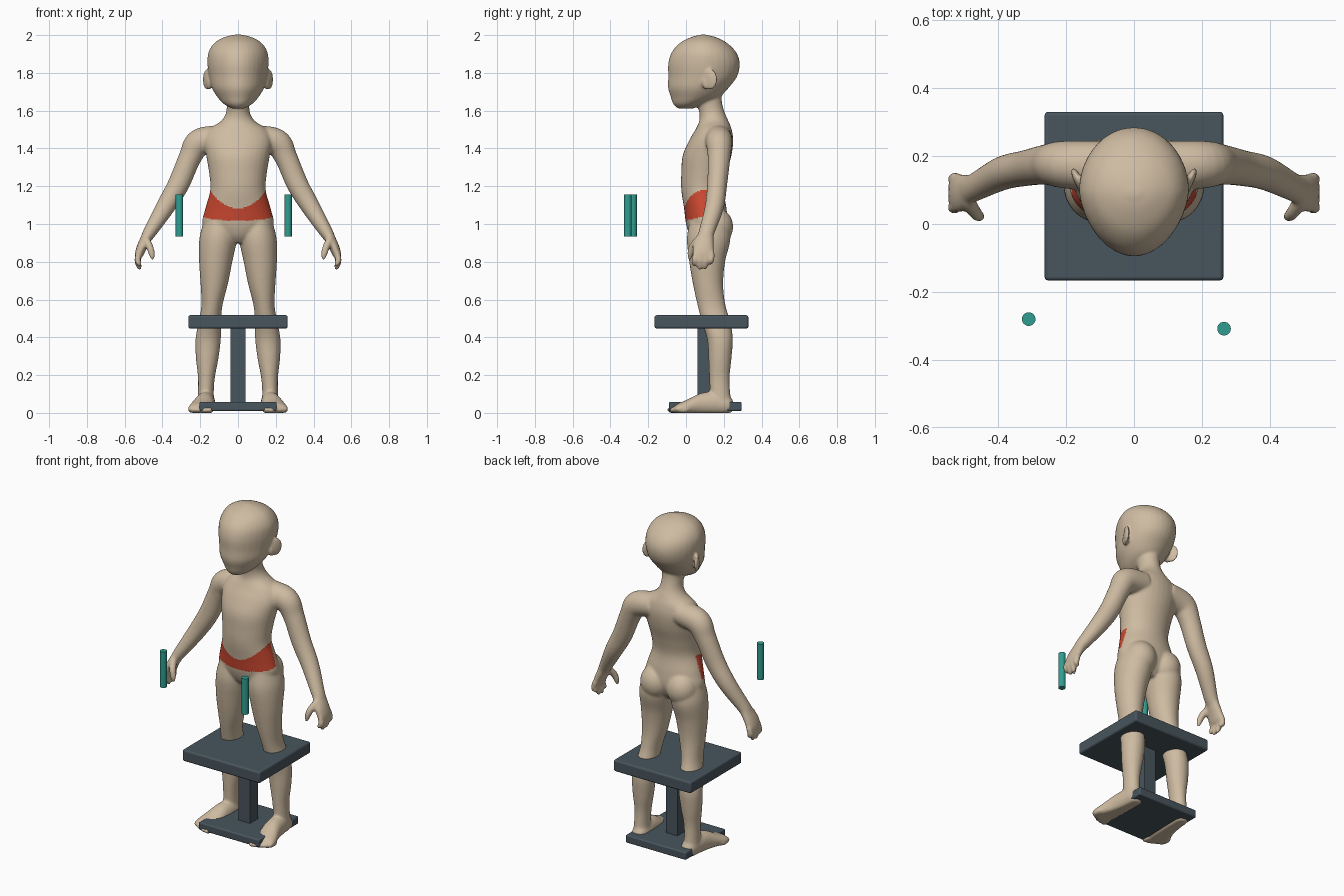
import bpy, bmesh
from math import sin, cos, pi
from mathutils import Vector, Matrix

if "Cube" in bpy.data.objects:
    bpy.data.objects.remove(bpy.data.objects["Cube"])

X, Y, Z = Vector((1, 0, 0)), Vector((0, 1, 0)), Vector((0, 0, 1))


def material(name, rgb):
    m = bpy.data.materials.new(name)
    m.use_nodes = True
    m.diffuse_color = (*rgb, 1)
    m.node_tree.nodes["Principled BSDF"].inputs["Base Color"].default_value = (*rgb, 1)
    return m


skin = material("beige skin", (0.62, 0.50, 0.36))
red = material("red pad", (0.60, 0.065, 0.03))
teal = material("teal", (0.03, 0.34, 0.28))
slate = material("dark slate", (0.065, 0.09, 0.11))


def make_object(name, bm, *mats):
    bmesh.ops.recalc_face_normals(bm, faces=bm.faces)
    mesh = bpy.data.meshes.new(name)
    bm.to_mesh(mesh)
    bm.free()
    for m in mats:
        mesh.materials.append(m)
    ob = bpy.data.objects.new(name, mesh)
    bpy.context.collection.objects.link(ob)
    bpy.ops.object.select_all(action="DESELECT")
    ob.select_set(True)
    bpy.context.view_layer.objects.active = ob
    return ob


def spline(rows, steps=6):
    """Catmull-Rom resampling of rows (x, y, z, radius a, radius b)."""
    p = [Vector(r) for r in rows]
    p = [2 * p[0] - p[1]] + p + [2 * p[-1] - p[-2]]
    out = []
    for a, b, c, d in zip(p, p[1:], p[2:], p[3:]):
        for k in range(steps):
            t = k / steps
            out.append((2 * b + (c - a) * t + (2 * a - 5 * b + 4 * c - d) * t ** 2
                        + (3 * b - a - 3 * c + d) * t ** 3) / 2)
    return out + [p[-2]]


def loft(bm, rows, ref=Y, axis=None, egg=0.0, sides=32):
    """Closed tube of elliptical sections; egg narrows the front half."""
    rows = spline(rows)
    rings = []
    for i, r in enumerate(rows):
        c = Vector(r[:3])
        t = axis or (Vector(rows[min(i + 1, len(rows) - 1)][:3])
                     - Vector(rows[max(i - 1, 0)][:3])).normalized()
        u = ref.cross(t).normalized()
        v = t.cross(u)
        ring = []
        for k in range(sides):
            s, w = sin(2 * pi * k / sides), cos(2 * pi * k / sides)
            ring.append(bm.verts.new(c + u * w * max(r[3], .002) * (1 - egg * max(0, -s))
                                     + v * s * max(r[4], .002)))
        rings.append(ring)
    for p, q in zip(rings, rings[1:]):
        for k in range(sides):
            n = (k + 1) % sides
            bm.faces.new((p[k], p[n], q[n], q[k]))
    bm.faces.new(rings[0])
    bm.faces.new(rings[-1])


def ball(bm, loc, radii, turn=0.0):
    mat = Matrix.Translation(loc) @ Matrix.Rotation(turn, 4, "Z") @ Matrix.Diagonal((*radii, 1))
    bmesh.ops.create_uvsphere(bm, u_segments=24, v_segments=16, radius=1, matrix=mat)


def stacked(rows):
    """Rows (z, front y, back y, half width) to central loft rows."""
    return [(0, (f + b) / 2, z, w, (b - f) / 2) for z, f, b, w in rows]


# limbs of the model's left side
bm = bmesh.new()
loft(bm, [(.09, .17, 1.455, .07, .075), (.205, .175, 1.43, .073, .07), (.255, .175, 1.35, .06, .06),
          (.315, .165, 1.21, .057, .053), (.385, .15, 1.09, .05, .05), (.465, .11, .96, .036, .042),
          (.49, .1, .92, .028, .045)])
# leg
loft(bm, [(.1, .12, 1.02, .08, .1), (.106, .12, .92, .099, .115), (.118, .112, .8, .088, .095),
          (.126, .117, .68, .072, .08), (.138, .135, .57, .056, .074), (.149, .16, .48, .06, .076),
          (.158, .18, .39, .067, .068), (.163, .18, .29, .06, .061), (.167, .177, .19, .045, .054),
          (.17, .18, .11, .042, .054), (.17, .185, .05, .045, .055)], axis=Z)
# foot and toes
loft(bm, [(.167, .25, .04, .02, .025), (.167, .225, .042, .043, .05), (.17, .16, .05, .05, .062),
          (.178, .08, .045, .055, .06), (.192, .01, .03, .064, .042), (.2, -.04, .022, .066, .028),
          (.203, -.06, .018, .05, .016)], ref=Z, axis=-Y)
for k in range(5):
    x, tip = .15 + .025 * k, -.08 + .003 * k * k
    ball(bm, (x, tip + .015, .016), (.02 - .0015 * k, .036, .02 - .001 * k))
# palm, fingers, thumb
loft(bm, [(.478, .105, .94, .03, .042), (.508, .092, .88, .027, .056), (.525, .092, .835, .022, .056),
          (.528, .092, .815, .012, .045)])
for k, tip in enumerate((.775, .757, .76, .785)):
    y = .05 + .029 * k
    loft(bm, [(.522, y, .85, .017, .015), (.532, y - .003, .81, .017, .016),
              (.523, y - .006, tip + .015, .015, .014), (.518, y - .007, tip, .007, .007)], sides=14)
loft(bm, [(.49, .07, .92, .022, .022), (.468, .035, .88, .02, .02), (.456, .022, .84, .017, .016),
          (.452, .02, .81, .008, .008)], ref=Y, sides=14)
# buttock and ear
ball(bm, (.088, .158, .985), (.092, .092, .1))
ball(bm, (.165, .13, 1.765), (.013, .04, .056), -.45)
ball(bm, (.153, .11, 1.745), (.014, .025, .035))

# mirrored limbs
copy = bmesh.ops.duplicate(bm, geom=bm.verts[:] + bm.edges[:] + bm.faces[:])["geom"]
for v in copy:
    if isinstance(v, bmesh.types.BMVert):
        v.co.x *= -1

# torso with neck
loft(bm, stacked([(.9, .05, .17, .05), (.94, .02, .2, .13), (1.0, 0, .22, .188), (1.08, -.01, .215, .174),
                  (1.18, -.025, .2, .147), (1.27, -.025, .215, .153), (1.36, -.018, .24, .168),
                  (1.44, .015, .25, .18), (1.5, .05, .242, .155), (1.545, .07, .225, .09),
                  (1.59, .07, .205, .063), (1.65, .055, .19, .06), (1.72, .06, .19, .06)]), axis=Z)
# head
loft(bm, stacked([(1.612, -.045, .04, .035), (1.635, -.068, .1, .075), (1.67, -.08, .175, .108),
                  (1.72, -.095, .225, .138), (1.78, -.094, .27, .153), (1.85, -.094, .285, .162),
                  (1.91, -.075, .265, .156), (1.96, -.03, .215, .124), (1.99, .03, .155, .07),
                  (2.003, .08, .1, .015)]), axis=Z, egg=.12)
# flat soles
for v in bm.verts:
    v.co.z = max(v.co.z, 0)

body = make_object("child_mannequin", bm, skin, red)
remesh = body.modifiers.new("fuse", "REMESH")
remesh.mode, remesh.voxel_size = "VOXEL", .0065
smooth = body.modifiers.new("soften", "SMOOTH")
smooth.factor, smooth.iterations = .5, 12
bpy.ops.object.convert(target="MESH")
body = bpy.context.object
bpy.ops.object.shade_smooth()

# red hip pads
for p in body.data.polygons:
    x, y, z = p.center
    p.material_index = int(abs(x) < .22 and y < .11 and z > 1.018 + .25 * max(y, 0)
                           and ((y - .1) / .115) ** 2 + ((z - 1.04) / .14) ** 2 < 1)


# stand: table plate, post, foot plate
def block(name, low, high, bevel):
    low, high = Vector(low), Vector(high)
    b = bmesh.new()
    bmesh.ops.create_cube(b, size=1, matrix=Matrix.Translation((low + high) / 2)
                          @ Matrix.Diagonal((*(high - low), 1)))
    ob = make_object(name, b, slate)
    mod = ob.modifiers.new("rounded edges", "BEVEL")
    mod.width, mod.segments = bevel, 3
    bpy.ops.object.shade_smooth_by_angle()


block("table_plate", (-.263, -.166, .447), (.263, .33, .517), .01)
block("post", (-.04, .06, .05), (.04, .14, .46), .002)
block("foot_plate", (-.205, -.09, .01), (.205, .295, .058), .008)

# grip rods
for name, x, y in (("right_rod", -.31, -.28), ("left_rod", .265, -.308)):
    b = bmesh.new()
    bmesh.ops.create_cone(b, cap_ends=True, segments=32, radius1=.02, radius2=.02, depth=.22,
                          matrix=Matrix.Translation((x, y, 1.045)))
    make_object(name, b, teal)
    bpy.ops.object.shade_smooth_by_angle()
